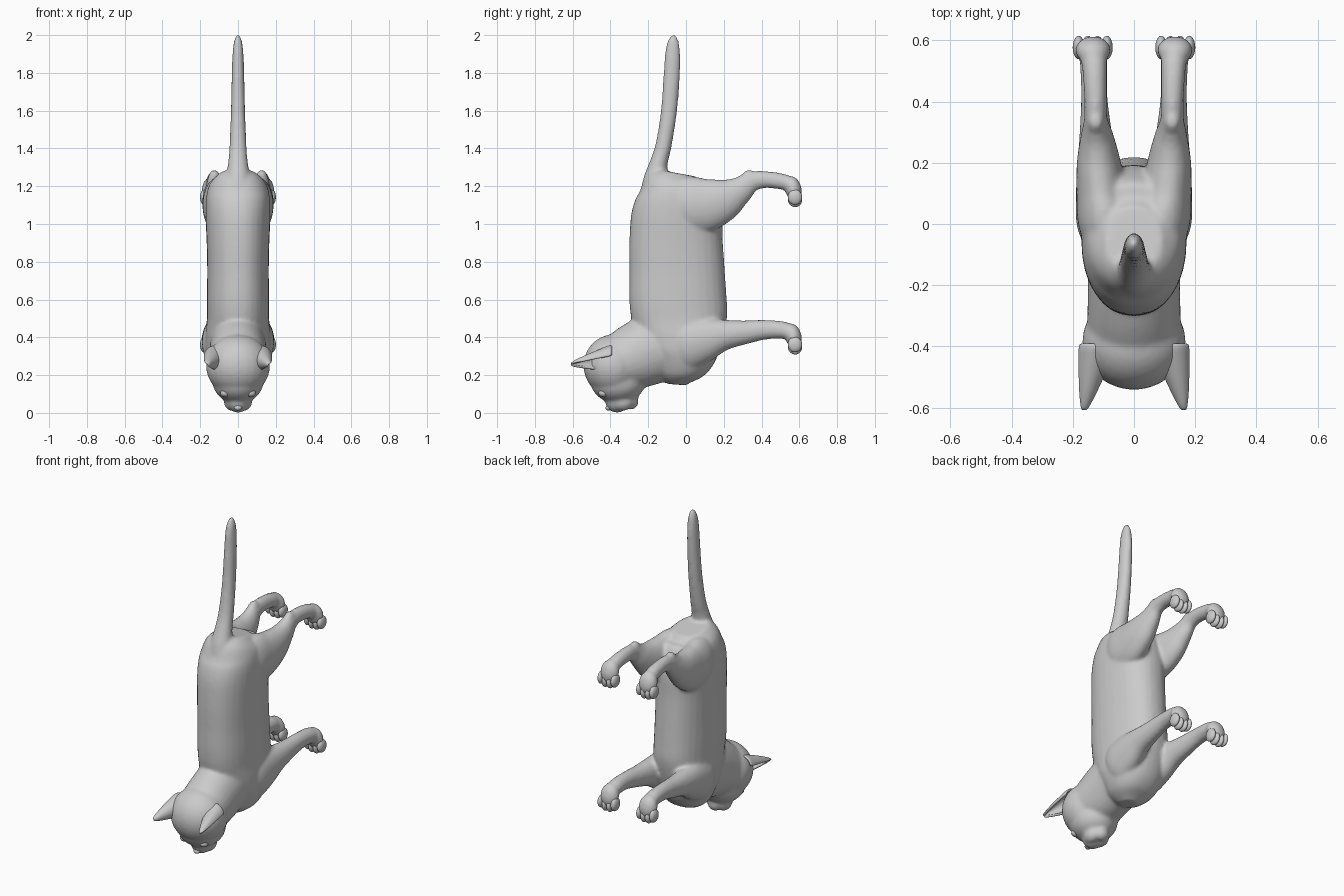
import bpy, bmesh, math
from mathutils import Vector, Matrix

if "Cube" in bpy.data.objects:
    bpy.data.objects.remove(bpy.data.objects["Cube"])


def spline(keys, steps=6):
    """Catmull-Rom interpolation of section tuples."""
    pts = [keys[0]] + list(keys) + [keys[-1]]
    out = []
    for i in range(1, len(pts) - 2):
        a, b, c, d = (Vector(p) for p in pts[i - 1:i + 3])
        for s in range(steps):
            t = s / steps
            out.append(0.5 * (2 * b + (c - a) * t + (2 * a - 5 * b + 4 * c - d) * t * t
                              + (3 * b - a - 3 * c + d) * t ** 3))
    out.append(Vector(keys[-1]))
    return out


def loft(bm, keys, side=1, power=2.0, n=32):
    """Tube through (x, y, z, half width in x, half depth) sections."""
    secs = spline(keys)
    rings = []
    for i, s in enumerate(secs):
        a, b = secs[max(i - 1, 0)], secs[min(i + 1, len(secs) - 1)]
        t = Vector((0, b[1] - a[1], b[2] - a[2])).normalized()
        up = Vector((0, -t.z, t.y))
        ring = []
        for k in range(n):
            ang = 2 * math.pi * k / n
            c, d = math.cos(ang), math.sin(ang)
            c = math.copysign(abs(c) ** (2 / power), c)
            d = math.copysign(abs(d) ** (2 / power), d)
            p = Vector((s[0] + c * s[3], s[1], s[2])) + up * (d * s[4])
            ring.append(bm.verts.new((p.x * side, p.y, p.z)))
        rings.append(ring)
    for r, q in zip(rings, rings[1:]):
        for k in range(n):
            bm.faces.new((r[k], r[(k + 1) % n], q[(k + 1) % n], q[k]))
    bm.faces.new(rings[0])
    bm.faces.new(rings[-1])


def ball(bm, loc, rad, tilt=0.0):
    m = Matrix.Translation(loc) @ Matrix.Rotation(tilt, 4, 'X') @ Matrix.Diagonal((*rad, 1))
    bmesh.ops.create_uvsphere(bm, u_segments=24, v_segments=16, radius=1, matrix=m)


def finish(bm, name):
    bmesh.ops.recalc_face_normals(bm, faces=bm.faces)
    for f in bm.faces:
        f.smooth = True
    me = bpy.data.meshes.new(name)
    bm.to_mesh(me)
    bm.free()
    ob = bpy.data.objects.new(name, me)
    bpy.context.collection.objects.link(ob)
    return ob


# Torso: (z, back y, belly y, half width)
torso = [(.15, -.1, .0, .05), (.2, -.16, .07, .12), (.3, -.21, .16, .165), (.4, -.25, .2, .172),
         (.5, -.285, .22, .165), (.6, -.3, .215, .165), (.75, -.3, .205, .163), (.9, -.3, .195, .166),
         (1.05, -.29, .19, .172), (1.15, -.265, .16, .168), (1.22, -.225, .11, .145), (1.27, -.16, .06, .09)]
bm = bmesh.new()
loft(bm, [(0, (a + b) / 2, z, w, (b - a) / 2) for z, a, b, w in torso], power=2.25)

# Neck, skull, cheeks, muzzle, chin
loft(bm, [(0, -.02, .36, .15, .17), (0, -.15, .345, .15, .185), (0, -.27, .3, .152, .175),
          (0, -.38, .25, .155, .145)])
ball(bm, (0, -.385, .25), (.17, .158, .165))
ball(bm, (0, -.36, .165), (.135, .145, .115))
ball(bm, (0, -.365, .072), (.062, .065, .072))
for sx in (1, -1):
    ball(bm, (sx * .033, -.335, .062), (.042, .058, .052))
ball(bm, (0, -.29, .062), (.045, .04, .045))

# Tail
loft(bm, [(0, -.16, 1.14, .1, .09), (0, -.16, 1.24, .068, .065), (0, -.145, 1.32, .053, .048),
          (0, -.118, 1.42, .045, .043), (0, -.09, 1.6, .038, .043), (0, -.075, 1.8, .033, .044),
          (0, -.07, 1.92, .028, .039), (0, -.067, 1.98, .018, .025), (0, -.066, 2.003, .006, .008)])

# Legs and paws
front_leg = [(.095, -.06, .35, .07, .12), (.1, .0, .365, .088, .14), (.11, .1, .39, .08, .12),
             (.12, .2, .412, .065, .083), (.125, .3, .425, .053, .065), (.13, .42, .44, .043, .052),
             (.132, .52, .437, .045, .046), (.135, .57, .42, .045, .035)]
hind_leg = [(.085, -.08, 1.09, .07, .12), (.095, .0, 1.1, .088, .15), (.105, .1, 1.1, .083, .145),
            (.115, .2, 1.13, .072, .115), (.12, .28, 1.175, .055, .077), (.125, .345, 1.222, .038, .055),
            (.126, .42, 1.235, .037, .045), (.13, .52, 1.222, .041, .042), (.135, .57, 1.2, .045, .035)]
for sx in (1, -1):
    loft(bm, front_leg, sx)
    loft(bm, hind_leg, sx)
    ball(bm, (sx * .125, .335, 1.25), (.03, .04, .037))
    for dz in (0, .78):
        ball(bm, (sx * .134, .568, .405 + dz), (.058, .044, .07), .25)

# Fuse everything into one smooth skin
body = finish(bm, "cat_body")
rm = body.modifiers.new("fuse", 'REMESH')
rm.mode = 'VOXEL'
rm.voxel_size = .01
rm.use_smooth_shade = True
sm = body.modifiers.new("soften", 'SMOOTH')
sm.factor = .5
sm.iterations = 8

# Toes
for label, dz in (("front_toes", 0), ("hind_toes", .78)):
    bm = bmesh.new()
    for sx in (1, -1):
        for off, drop in ((-.046, .012), (-.016, 0), (.016, 0), (.046, .012)):
            ball(bm, (sx * (.135 + off), .577, .35 + drop + dz), (.0195, .038, .041), .15)
    finish(bm, label)

# Ears: curled shells open outward and toward the face
for sx, label in ((1, "right_ear"), (-1, "left_ear")):
    bm = bmesh.new()
    rows, cols = 9, 17
    base, tip = Vector((.118, -.39, .29)), Vector((.164, -.61, .257))
    grid = []
    for i in range(rows):
        t = i / (rows - 1)
        c = base.lerp(tip, t)
        s = max((1 - t) ** .75, .04)
        row = []
        for j in range(cols):
            a = math.radians(10 + 250 * j / (cols - 1))
            row.append(bm.verts.new((sx * (c.x + .06 * s * math.cos(a)), c.y,
                                     c.z + .066 * s * math.sin(a))))
        grid.append(row)
    for r, q in zip(grid, grid[1:]):
        for j in range(cols - 1):
            bm.faces.new((r[j], r[j + 1], q[j + 1], q[j]))
    ear = finish(bm, label)
    so = ear.modifiers.new("thickness", 'SOLIDIFY')
    so.thickness = .014
    so.offset = 0
    ear.modifiers.new("round", 'SUBSURF').levels = 1

# Eyes and nose
bm = bmesh.new()
for sx in (1, -1):
    ball(bm, (sx * .068, -.437, .105), (.026, .026, .022))
finish(bm, "eyes")
bm = bmesh.new()
ball(bm, (0, -.405, .03), (.022, .022, .016), .5)
finish(bm, "nose")
